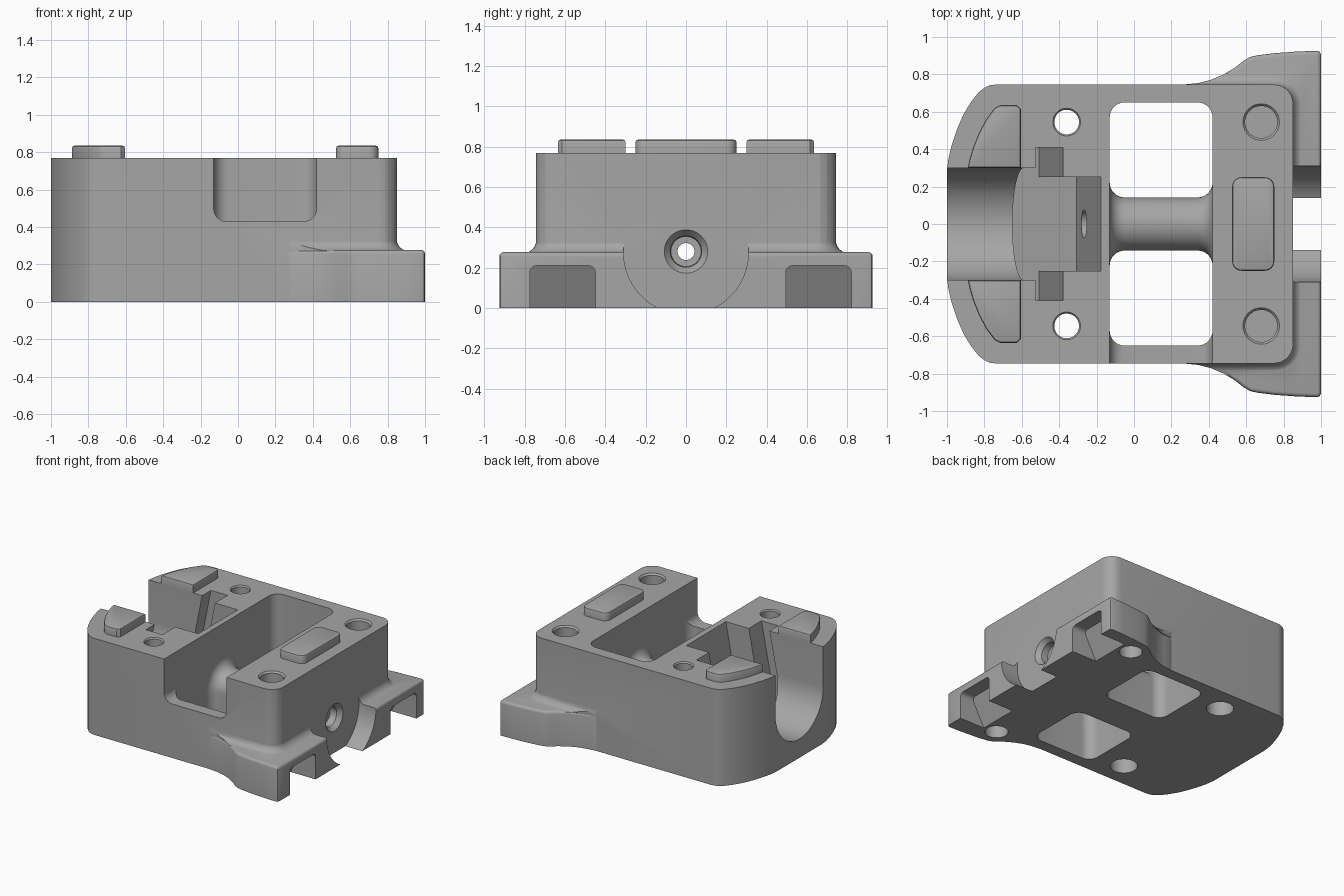
import bpy, bmesh, math
from mathutils import Vector

if "Cube" in bpy.data.objects:
    bpy.data.objects.remove(bpy.data.objects["Cube"])

grey = bpy.data.materials.new("grey_metal")
grey.diffuse_color = (0.38, 0.38, 0.38, 1)
grey.use_nodes = True
grey.node_tree.nodes["Principled BSDF"].inputs["Base Color"].default_value = grey.diffuse_color


def make(name, bm):
    bmesh.ops.recalc_face_normals(bm, faces=bm.faces)
    me = bpy.data.meshes.new(name)
    bm.to_mesh(me)
    bm.free()
    me.materials.append(grey)
    ob = bpy.data.objects.new(name, me)
    bpy.context.collection.objects.link(ob)
    return ob


def loft(name, rings):
    """Closed solid through rings of 3D points with equal counts."""
    bm = bmesh.new()
    vs = [[bm.verts.new(p) for p in r] for r in rings]
    n = len(rings[0])
    for a, b in zip(vs, vs[1:]):
        for i in range(n):
            bm.faces.new((a[i], a[(i + 1) % n], b[(i + 1) % n], b[i]))
    bm.faces.new(vs[0])
    bm.faces.new(vs[-1])
    return make(name, bm)


def prism(name, pts, lo, hi, axis="z"):
    put = {"z": lambda p, t: (p[0], p[1], t),
           "y": lambda p, t: (p[0], t, p[1]),
           "x": lambda p, t: (t, p[0], p[1])}[axis]
    return loft(name, [[put(p, t) for p in pts] for t in (lo, hi)])


def rounded(x0, x1, y0, y1, r, n=8):
    rs = r if isinstance(r, (list, tuple)) else [r] * 4
    pts = []
    for k, (cx, cy, sx, sy) in enumerate(((x1, y1, -1, -1), (x0, y1, 1, -1),
                                          (x0, y0, 1, 1), (x1, y0, -1, 1))):
        q = rs[k]
        for i in range(n + 1 if q else 1):
            a = math.pi / 2 * (k + i / n)
            pts.append((cx + sx * q + q * math.cos(a), cy + sy * q + q * math.sin(a)))
    return pts


def circle(cx, cy, r, n=40):
    return [(cx + r * math.cos(2 * math.pi * i / n), cy + r * math.sin(2 * math.pi * i / n))
            for i in range(n)]


def spin_x(name, prof, cz, n=40):
    """Turned solid along x from (x, radius) pairs."""
    return loft(name, [[(x, y, z) for y, z in circle(0, cz, r, n)] for x, r in prof])


def spin_z(name, cx, cy, prof):
    return loft(name, [[(x, y, z) for x, y in circle(cx, cy, r)] for z, r in prof])


def boolean(ob, other, op="DIFFERENCE"):
    m = ob.modifiers.new("b", "BOOLEAN")
    m.object, m.operation, m.solver = other, op, "EXACT"
    bpy.context.view_layer.update()
    me = bpy.data.meshes.new_from_object(ob.evaluated_get(bpy.context.evaluated_depsgraph_get()))
    ob.modifiers.clear()
    ob.data = me
    bpy.data.objects.remove(other)


def bevel_rim(ob, z, off, seg=3):
    bm = bmesh.new()
    bm.from_mesh(ob.data)
    es = [e for e in bm.edges if all(abs(v.co.z - z) < 1e-5 for v in e.verts)]
    bmesh.ops.bevel(bm, geom=es, offset=off, segments=seg, profile=0.5, affect="EDGES")
    bm.to_mesh(ob.data)
    bm.free()


# Main block with a curved left end
end = [(-0.74, 0.745), (-0.77, 0.742), (-0.80, 0.728), (-0.83, 0.705), (-0.87, 0.655),
       (-0.91, 0.59), (-0.945, 0.51), (-0.975, 0.42), (-0.992, 0.35), (-1.0, 0.29)]
right = rounded(0, 0.85, -0.745, 0.745, (0.1, 0, 0, 0.1))
outline = [p for p in right if p[0] > 0.1]
top_arc = [p for p in outline if p[1] > 0]
low_arc = [p for p in outline if p[1] < 0]
body = prism("main_block", low_arc + top_arc + end + [(x, -y) for x, y in reversed(end)], 0, 0.77)

# Flared foot at the right end
flare = [(0.2, 0.70), (0.27, 0.746), (0.34, 0.753), (0.41, 0.770), (0.48, 0.800), (0.54, 0.836),
         (0.585, 0.872), (0.62, 0.893), (0.66, 0.902), (0.75, 0.913), (0.87, 0.922),
         (0.98, 0.926), (0.994, 0.92), (1.0, 0.905)]
foot_pts = flare + [(x, -y) for x, y in reversed(flare)]
foot = prism("foot", foot_pts, 0, 0.277)
bevel_rim(foot, 0.277, 0.02)

# Cove where the foot meets the block
rings, R = [], 0.065
for i in range(7):
    a = math.pi / 2 * i / 6
    d = R * (1 - math.sin(a)) - 0.002
    z = 0.272 + R * (1 - math.cos(a))
    rings.append([(x, y, z) for x, y in rounded(0.1, 0.85 + d, -0.745 - d, 0.745 + d, 0.1 + d)])
cove = loft("cove", rings)
boolean(cove, prism("cove_limit", foot_pts, 0.2, 0.5), "INTERSECT")
boolean(body, foot, "UNION")
boolean(body, cove, "UNION")

# Round relief and two wedge pockets in the foot
boolean(body, spin_x("relief", [(0.85, 0.31), (1.1, 0.31)], 0.277, 64))
for y0, y1 in ((-0.775, -0.45), (0.495, 0.82)):
    pocket = prism("pocket", rounded(y0, y1, -0.1, 0.21, (0.035, 0.035, 0, 0)), 0.7, 1.1, "x")
    wedge = prism("wedge", [(0.725, -0.1), (1.2, -0.1), (1.2, 0.4), (0.99, 0.4)], -1, 1, "y")
    boolean(pocket, wedge, "INTERSECT")
    boolean(body, pocket)

# Central chamber, two through windows, and the notch in the front wall
boolean(body, prism("chamber", rounded(-0.13, 0.42, -0.65, 0.65, 0.08), 0.28, 1))
for s in (-1, 1):
    y0, y1 = sorted((s * 0.142, s * 0.65))
    boolean(body, prism("window", rounded(-0.13, 0.42, y0, y1, 0.08), -0.1, 0.5))
boolean(body, prism("notch", rounded(-0.13, 0.42, 0.43, 1, (0, 0, 0.07, 0.07)), -0.9, -0.56, "y"))

# Rounded rib across the chamber, flaring into both walls
prof = [(-0.16, 0.222)]
for i in range(9):
    a = math.pi / 2 * i / 8
    prof.append((-0.13 + 0.08 * (1 - math.cos(a)), 0.142 + 0.08 * (1 - math.sin(a))))
prof += [(0.29 - x, r) for x, r in reversed(prof)]
rib = spin_x("rib", prof, 0.28, 48)
boolean(rib, prism("rib_limit", [(-1, -1), (1, -1), (1, 1), (-1, 1)], 0.275, 1), "INTERSECT")
boolean(body, rib, "UNION")


# Left cradle: round-bottomed channel ending on a leaning wall
def lean(top, z):
    return top + 0.2 * (z - 0.77)


U = [(0.3, 0.95)] + [(0.3 * math.cos(t), 0.45 - 0.3 * math.sin(t))
                     for t in (math.pi * i / 32 for i in range(33))] + [(-0.3, 0.95)]
boolean(body, loft("channel", [[(-1.1, y, z) for y, z in U],
                               [(lean(-0.52, z), y, z) for y, z in U]]))
# Leaning seat and its side slots
for top, half in ((-0.38, 0.41), (-0.18, 0.25)):
    sec = [(lean(-0.526, 0.95), 0.95), (lean(-0.526, 0.135), 0.135),
           (lean(top, 0.135), 0.135 - 0.2 * (top + 0.526)), (lean(top, 0.95), 0.95)]
    boolean(body, prism("seat", sec, -half, half, "y"))

# Shaft bore with countersink on the right face
boolean(body, spin_x("bore", [(-0.45, 0.075), (-0.19, 0.075), (-0.18, 0.042), (0.76, 0.042),
                              (0.761, 0.075), (0.815, 0.078), (0.855, 0.112)], 0.28))

# Bolt holes: through holes on the left, blind holes on the right
for s in (-1, 1):
    boolean(body, spin_z("bolt_hole", -0.36, s * 0.545,
                         [(-0.05, 0.1), (0.12, 0.1), (0.121, 0.066), (0.76, 0.066), (0.78, 0.082)]))
    boolean(body, spin_z("top_hole", 0.68, s * 0.545, [(0.65, 0.086), (0.757, 0.086), (0.775, 0.102)]))
    boolean(body, spin_z("foot_hole", 0.67, s * 0.76, [(-0.05, 0.085), (0.15, 0.085)]))

# Raised pads on the top face
pads = [prism("right_pad", rounded(0.525, 0.75, -0.25, 0.25, 0.05), 0.765, 0.835)]
for s, nm in ((1, "back"), (-1, "front")):
    pts = [(-0.605, 0.3), (-0.605, 0.615), (-0.625, 0.635), (-0.715, 0.635), (-0.745, 0.62),
           (-0.79, 0.56), (-0.83, 0.485), (-0.86, 0.41), (-0.88, 0.34), (-0.888, 0.3)]
    pads.append(prism(nm + "_left_pad", [(x, s * y) for x, y in pts], 0.765, 0.835))
for p in pads:
    bevel_rim(p, 0.835, 0.012, 2)

# Smooth curved surfaces, keep hard edges
for ob in [body] + pads:
    bpy.ops.object.select_all(action="DESELECT")
    ob.select_set(True)
    bpy.context.view_layer.objects.active = ob
    bpy.ops.object.shade_smooth_by_angle(angle=math.radians(32))
